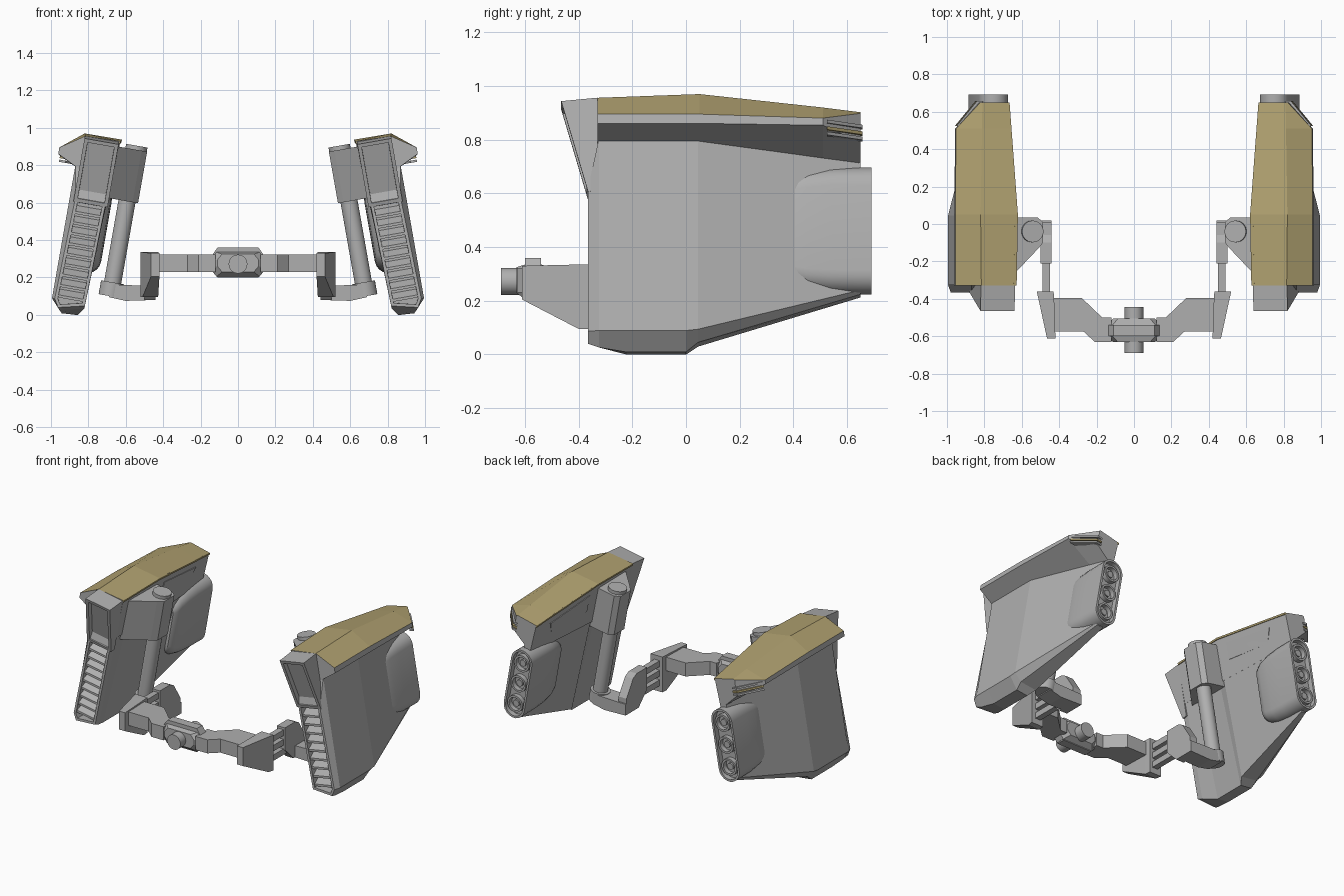
import bpy, bmesh, math
from mathutils import Matrix, Vector

if "Cube" in bpy.data.objects:
    bpy.data.objects.remove(bpy.data.objects["Cube"])

def material(name, rgb):
    m = bpy.data.materials.new(name)
    m.diffuse_color = (*rgb, 1)
    m.use_nodes = True
    m.node_tree.nodes["Principled BSDF"].inputs["Base Color"].default_value = m.diffuse_color
    return m

GREY = material("hull grey", (0.43, 0.43, 0.43))
GOLD = material("dull gold", (0.44, 0.36, 0.165))
# Pods lean inward: local x = across pod, local z = up pod
LEAN = Matrix.Rotation(math.radians(-10), 4, 'Y')

def loft(name, rings, lean=False, mirror=True, insets=(), smooth=False, gold_up=None, mat=GREY):
    """Skin a closed solid through rings of 3D points; insets = (direction, thickness, depth)."""
    bm = bmesh.new()
    loops = [[bm.verts.new(p) for p in r] for r in rings]
    n = len(loops[0])
    for a, b in zip(loops, loops[1:]):
        for i in range(n):
            j = (i + 1) % n
            bm.faces.new((a[i], a[j], b[j], b[i]))
    bm.faces.new(loops[0])
    bm.faces.new(loops[-1])
    bmesh.ops.recalc_face_normals(bm, faces=bm.faces)
    bm.normal_update()
    for d, thick, depth in insets:
        d = Vector(d).normalized()
        f = max(bm.faces, key=lambda q: q.normal.dot(d) + 0.001 * q.calc_center_median().dot(d))
        bmesh.ops.inset_individual(bm, faces=[f], thickness=thick, use_even_offset=True)
        bmesh.ops.inset_individual(bm, faces=[f], thickness=0.001, depth=-depth)
        bm.normal_update()
    if gold_up is not None:
        for f in bm.faces:
            f.material_index = int(f.normal.z > gold_up)
    if lean:
        bm.transform(LEAN)
    me = bpy.data.meshes.new(name)
    bm.to_mesh(me)
    bm.free()
    me.materials.append(mat)
    if gold_up is not None:
        me.materials.append(GOLD)
    ob = bpy.data.objects.new(name, me)
    bpy.context.collection.objects.link(ob)
    if smooth:
        bpy.ops.object.select_all(action='DESELECT')
        ob.select_set(True)
        bpy.context.view_layer.objects.active = ob
        bpy.ops.object.shade_smooth_by_angle(angle=math.radians(35))
    if mirror:
        ob.modifiers.new("mirror", 'MIRROR').use_mirror_merge = False
    return ob

def prism(name, poly, axis, a, b, **kw):
    """Extrude a 2D outline along an axis; outline uses the other two axes in order."""
    def put(p, c):
        q = list(p)
        q.insert("xyz".index(axis), c)
        return q
    return loft(name, [[put(p, c) for p in poly] for c in (a, b)], **kw)

def rect(x0, x1, y0, y1):
    return [(x0, y0), (x1, y0), (x1, y1), (x0, y1)]

def circle(cx, cy, r, n=32):
    return [(cx + r * math.cos(2 * math.pi * i / n), cy + r * math.sin(2 * math.pi * i / n)) for i in range(n)]

def at_y(y, pts):
    return [(p[0], y, p[1]) for p in pts]

# Pod hull
loft("pod_hull", [
    at_y(-.365, [(.80, .46), (.965, .46), (.98, -.085), (.955, -.128), (.815, -.095)]),
    at_y(-.325, [(.79, .64), (.995, .64), (.995, -.085), (.945, -.14), (.815, -.11)]),
    at_y(-.22, [(.79, .64), (.995, .64), (.995, -.085), (.93, -.155), (.845, -.15)]),
    at_y(0, [(.787, .64), (.995, .64), (.995, -.085), (.93, -.155), (.845, -.15)]),
    at_y(.045, [(.787, .64), (.995, .64), (.995, -.08), (.94, -.12), (.82, -.115)]),
    at_y(.65, [(.825, .60), (.87, .575), (.87, .09), (.865, .075), (.825, .07)]),
], lean=True, insets=[((0, -1, 0), .016, .06)])

# Intake louvres
for i in range(9):
    u = -.075 + i * .057
    prism(f"intake_louvre_{i + 1}", [(-.358, u), (-.306, u + .034), (-.306, u + .046), (-.358, u + .014)],
          'x', .818, .963, lean=True)

# Hood over the intake with recessed panel
prism("intake_hood", [(-.465, .787), (-.33, .80), (-.33, .45), (-.365, .445)], 'x', .787, .972,
      lean=True, insets=[((0, -1, -.3), .02, .03)])

# Overhanging top cover, gold on upward faces
loft("top_cover", [
    at_y(-.33, [(.785, .805), (.97, .80), (1.096, .716), (1.096, .681), (.86, .566), (.79, .53)]),
    at_y(.05, [(.78, .815), (.976, .813), (1.096, .716), (1.096, .681), (.86, .566), (.787, .53)]),
    at_y(.51, [(.803, .758), (.96, .765), (1.09, .702), (1.09, .675), (.86, .566), (.815, .53)]),
    at_y(.65, [(.812, .74), (.955, .748), (.965, .742), (.96, .635), (.86, .566), (.825, .53)]),
], lean=True, gold_up=.5)

# Thin gold skirt along the inner edge of the cover
loft("cover_inner_edge", [
    at_y(y, [(v - .006, u - .012), (v + .01, u - .012), (v + .01, u), (v - .006, u)])
    for y, v, u in ((-.33, .785, .805), (.05, .78, .815), (.65, .812, .74))], lean=True, mat=GOLD)

# Slats on the rear outer corner
for k, (u, m) in enumerate(((.685, GREY), (.66, GOLD), (.64, GREY))):
    prism(f"rear_slat_{k + 1}", [(1.085, .525), (.975, .657), (.94, .657), (1.05, .525)], 'z', u, u + .012,
          lean=True, mat=m)

# Panel plate on the inner side of the cover
loft("inner_panel", [[(v - d, y, u) for v, y, u in
     ((.787, .12, .755), (.806, .50, .70), (.814, .46, .61), (.789, .12, .64))] for d in (-.01, .006)], lean=True)

# Rear thruster fairing, a stadium section swept to the back
def stadium(y, h, r, cv=.848, cu=.317, n=10):
    pts = []
    for s in (0, 1):
        for i in range(n + 1):
            a = math.pi * (s + i / n)
            pts.append((cv + r * math.cos(a), y, cu + (h - r) * (1 - 2 * s) + r * math.sin(a)))
    return pts

loft("thruster_fairing", [stadium(*s) for s in
     ((.325, .16, .045), (.34, .185, .06), (.38, .212, .07), (.45, .23, .076), (.54, .238, .078), (.692, .24, .078))],
     lean=True, smooth=True, insets=[((0, 1, 0), .014, .035)])
for k in (-1, 0, 1):
    cu = .317 + k * .145
    prism(f"thruster_nozzle_{k + 2}", circle(.848, cu, .056, 24), 'y', .64, .688, lean=True, smooth=True,
          insets=[((0, 1, 0), .013, .03)])
    prism(f"nozzle_core_{k + 2}", circle(.848, cu, .022, 16), 'y', .65, .675, lean=True, smooth=True)

# Pivot housing, piston and cap on the inner side
prism("pivot_housing", [(.80, .035), (.66, .035), (.63, .01), (.63, -.10), (.66, -.135), (.80, -.28)],
      'z', .495, .775, lean=True)
prism("pivot_cap", circle(.69, -.04, .058), 'z', .76, .797, lean=True, smooth=True)
prism("piston", circle(.69, -.04, .046), 'z', .02, .55, lean=True, smooth=True)

# Piston foot and bracket arm
prism("piston_foot", circle(.69, -.04, .063), 'z', -.02, .055, lean=True, smooth=True)
prism("foot_link", [(.44, .08), (.60, .075), (.69, .095), (.69, .165), (.62, .16), (.44, .155)], 'y', -.10, .02)
prism("bracket_arm", [(.01, .08), (.01, .19), (-.06, .30), (-.10, .32), (-.21, .32), (-.21, .17), (-.12, .08)],
      'x', .44, .50)
for k in range(3):
    z = .135 + k * .065
    prism(f"link_bar_{k + 1}", rect(.45, .49, z, z + .04), 'y', -.37, -.18)

# Wedge block at the end of the cross arm
loft("wedge_block", [
    at_y(-.36, rect(.43, .52, .095, .335)),
    at_y(-.40, rect(.427, .511, .095, .335)),
    at_y(-.612, rect(.42, .465, .205, .33)),
])

# Cross arm
prism("cross_arm", [(.43, -.395), (.28, -.395), (.17, -.50), (.12, -.50), (.12, -.63), (.21, -.63),
                    (.27, -.575), (.43, -.575)], 'z', .23, .322)

# Centre hub and axle
def octagon(hx, cx, z0, z1, cz):
    return [(-hx, z0 + cz), (-cx, z0), (cx, z0), (hx, z0 + cz), (hx, z1 - cz), (cx, z1), (-cx, z1), (-hx, z1 - cz)]

prism("hub_core", octagon(.155, .11, .20, .36, .065), 'y', -.60, -.54, mirror=False)
loft("hub_shell", [
    at_y(-.632, octagon(.11, .085, .23, .325, .03)),
    at_y(-.60, octagon(.155, .115, .205, .335, .05)),
    at_y(-.54, octagon(.155, .115, .205, .335, .05)),
    at_y(-.505, octagon(.11, .085, .23, .325, .03)),
], mirror=False)
prism("hub_axle", circle(0, .272, .05), 'y', -.69, -.445, mirror=False, smooth=True)
